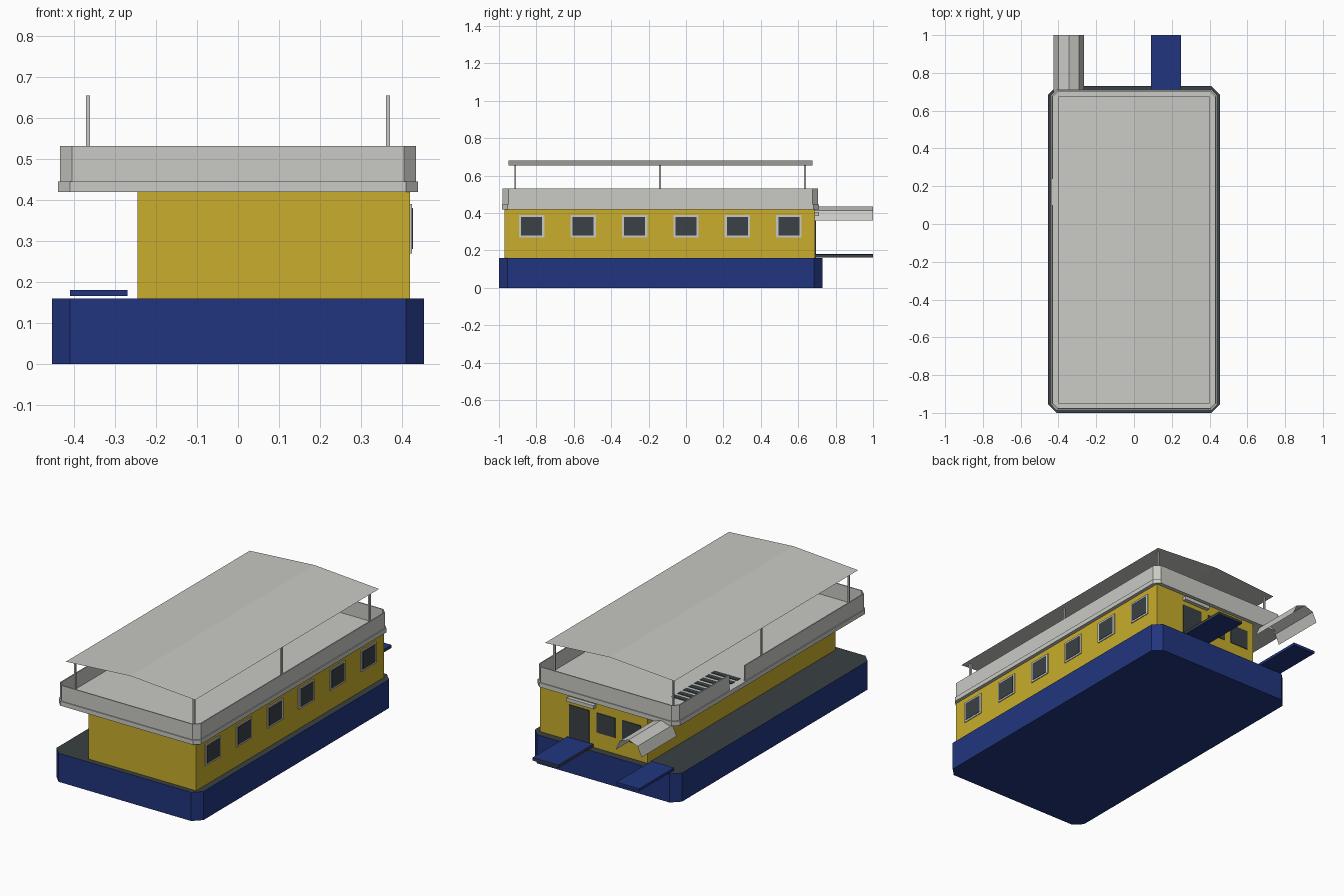
import bpy
import bmesh

cube = bpy.data.objects.get("Cube")
if cube:
    bpy.data.objects.remove(cube, do_unlink=True)


def material(name, rgb):
    m = bpy.data.materials.new(name)
    m.use_nodes = True
    m.diffuse_color = (*rgb, 1)
    m.node_tree.nodes["Principled BSDF"].inputs["Base Color"].default_value = (*rgb, 1)
    return m


YELLOW = material("yellow", (0.58, 0.42, 0.025))
BLUE = material("navy_blue", (0.015, 0.036, 0.21))
GREY = material("light_grey", (0.585, 0.585, 0.555))
DARK = material("dark_grey", (0.042, 0.052, 0.058))


def finish(name, bm, *mats):
    mesh = bpy.data.meshes.new(name)
    bm.to_mesh(mesh)
    bm.free()
    for m in mats:
        mesh.materials.append(m)
    ob = bpy.data.objects.new(name, mesh)
    bpy.context.collection.objects.link(ob)
    return ob


def prism(name, outline, z0, z1, *mats, rule=None):
    """Upright solid over a flat outline; rule(normal) picks the material."""
    bm = bmesh.new()
    base = bm.faces.new([bm.verts.new((x, y, z0)) for x, y in outline])
    top = bmesh.ops.extrude_face_region(bm, geom=[base])["geom"]
    for v in top:
        if isinstance(v, bmesh.types.BMVert):
            v.co.z = z1
    bmesh.ops.recalc_face_normals(bm, faces=bm.faces)
    bm.normal_update()
    if rule:
        for f in bm.faces:
            f.material_index = rule(f.normal)
    return finish(name, bm, *mats)


def box(name, x, y, z, *mats, rule=None):
    outline = [(x[0], y[0]), (x[1], y[0]), (x[1], y[1]), (x[0], y[1])]
    return prism(name, outline, *z, *mats, rule=rule)


def octagon(w, y0, y1, c):
    """Counterclockwise rectangle with cut corners, starting on the -x side."""
    return [(-w, y0 + c), (c - w, y0), (w - c, y0), (w, y0 + c),
            (w, y1 - c), (w - c, y1), (c - w, y1), (-w, y1 - c)]


def sheet(name, profile, y0, y1, mat):
    """Thin sheet with an (x, z) profile running along y."""
    bm = bmesh.new()
    rows = [[bm.verts.new((x, y, z)) for x, z in profile] for y in (y0, y1)]
    for i in range(len(profile) - 1):
        bm.faces.new((rows[0][i], rows[0][i + 1], rows[1][i + 1], rows[1][i]))
    return finish(name, bm, mat)


# Hull with dark deck, and cabin
prism("hull", octagon(0.455, -1.0, 0.73, 0.045), 0, 0.16, BLUE, DARK,
      rule=lambda n: int(n.z > 0.5))
box("cabin", (-0.245, 0.42), (-0.97, 0.69), (0.16, 0.425), YELLOW)

# Upper deck slab
prism("upper_deck", octagon(0.44, -0.985, 0.712, 0.03), 0.42, 0.445, GREY)

# Parapet, open at the boarding gap
ring = octagon(0.435, -0.98, 0.707, 0.03)
path = [(-0.435, 0.10)] + ring + [(-0.435, 0.237)]
bm = bmesh.new()
low, high = [[bm.verts.new((x, y, z)) for x, y in path] for z in (0.44, 0.532)]
for i in range(len(path) - 1):
    bm.faces.new((low[i], low[i + 1], high[i + 1], high[i]))
parapet = finish("parapet", bm, GREY)
solid = parapet.modifiers.new("thickness", "SOLIDIFY")
solid.thickness = 0.006
solid.offset = -1
solid.use_even_offset = True

# Canopy and its posts
sheet("canopy", [(-0.4, 0.655), (0, 0.682), (0.4, 0.655)], -0.95, 0.675, GREY)
for side in (-1, 1):
    for i, y in enumerate((-0.913, -0.14, 0.637)):
        x = side * 0.367
        box(f"canopy_post_{'left' if side > 0 else 'right'}_{i + 1}",
            (x - 0.005, x + 0.005), (y - 0.005, y + 0.005), (0.44, 0.656), GREY)

# Stair treads by the boarding gap
for i in range(8):
    y = 0.09 + i * 0.05
    box(f"stair_tread_{i + 1}", (-0.40, -0.24), (y, y + 0.03), (0.444, 0.448), DARK)

# Side windows
for i in range(6):
    y = -0.825 + i * 0.275
    box(f"window_frame_{i + 1}", (0.418, 0.425), (y - 0.068, y + 0.068), (0.27, 0.39), GREY)
    box(f"window_glass_{i + 1}", (0.42, 0.427), (y - 0.056, y + 0.056), (0.28, 0.38), DARK)

# Back door, windows and small door canopy
box("back_door", (0.115, 0.238), (0.688, 0.694), (0.16, 0.36), DARK)
for i, x in enumerate((0.01, -0.147)):
    box(f"back_window_{i + 1}", (x - 0.057, x + 0.057), (0.688, 0.694), (0.25, 0.36), DARK)
box("door_canopy", (0.075, 0.24), (0.69, 0.712), (0.385, 0.405), GREY)

# Gangways and arched awning
box("gangway_left", (0.09, 0.25), (0.69, 1.0), (0.162, 0.178), BLUE, DARK,
    rule=lambda n: int(abs(n.z) < 0.5))
box("gangway_right", (-0.41, -0.27), (0.69, 1.0), (0.165, 0.18), BLUE)
sheet("gangway_awning", [(-0.425, 0.36), (-0.4, 0.415), (-0.345, 0.436),
                         (-0.29, 0.415), (-0.265, 0.36)], 0.69, 1.0, GREY)
